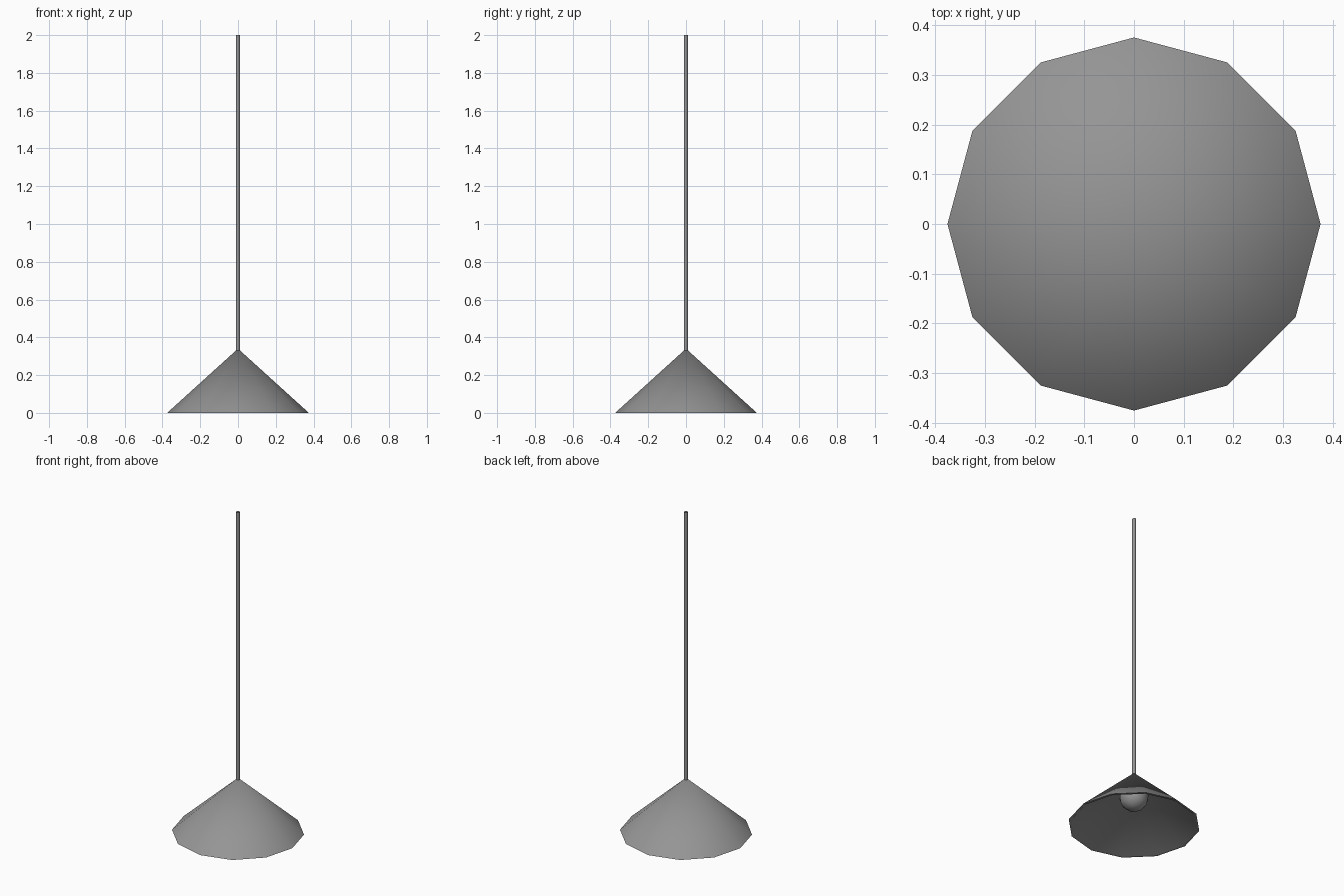
import bpy
import bmesh
import math

cube = bpy.data.objects.get("Cube")
if cube:
    bpy.data.objects.remove(cube, do_unlink=True)

# One grey for the whole lamp
grey = bpy.data.materials.new("grey")
grey.use_nodes = True
colour = (0.3, 0.3, 0.3, 1)
grey.diffuse_color = colour
grey.node_tree.nodes["Principled BSDF"].inputs["Base Color"].default_value = colour


def finish(name, bm):
    """Turn a bmesh into a smooth grey object that keeps its hard edges."""
    bmesh.ops.recalc_face_normals(bm, faces=bm.faces)
    for face in bm.faces:
        face.smooth = True
    for edge in bm.edges:
        edge.smooth = edge.calc_face_angle(0) < math.radians(50)
    mesh = bpy.data.meshes.new(name)
    bm.to_mesh(mesh)
    bm.free()
    mesh.materials.append(grey)
    obj = bpy.data.objects.new(name, mesh)
    bpy.context.collection.objects.link(obj)


def lathe(name, profile, sides):
    """Revolve a (radius, height) profile around the z axis."""
    bm = bmesh.new()
    verts = [bm.verts.new((r, 0, z)) for r, z in profile]
    edges = [bm.edges.new(pair) for pair in zip(verts, verts[1:])]
    bmesh.ops.spin(bm, geom=verts + edges, cent=(0, 0, 0), axis=(0, 0, 1),
                   angle=math.tau, steps=sides, use_merge=True)
    bmesh.ops.remove_doubles(bm, verts=bm.verts, dist=0.0005)
    finish(name, bm)


# Thin-walled conical shade, open at the bottom with a hard rim
lathe("shade", [(0, 0.34), (0.375, 0), (0.36, 0), (0, 0.326)], 12)

# Hanging rod: an open tube running down through the shade to the bulb
lathe("rod", [(0.011, 0.25), (0.011, 2)], 8)

# Round bulb inside the shade
bm = bmesh.new()
bmesh.ops.create_icosphere(bm, subdivisions=2, radius=0.084)
bmesh.ops.translate(bm, verts=bm.verts, vec=(0, 0, 0.18))
finish("bulb", bm)
